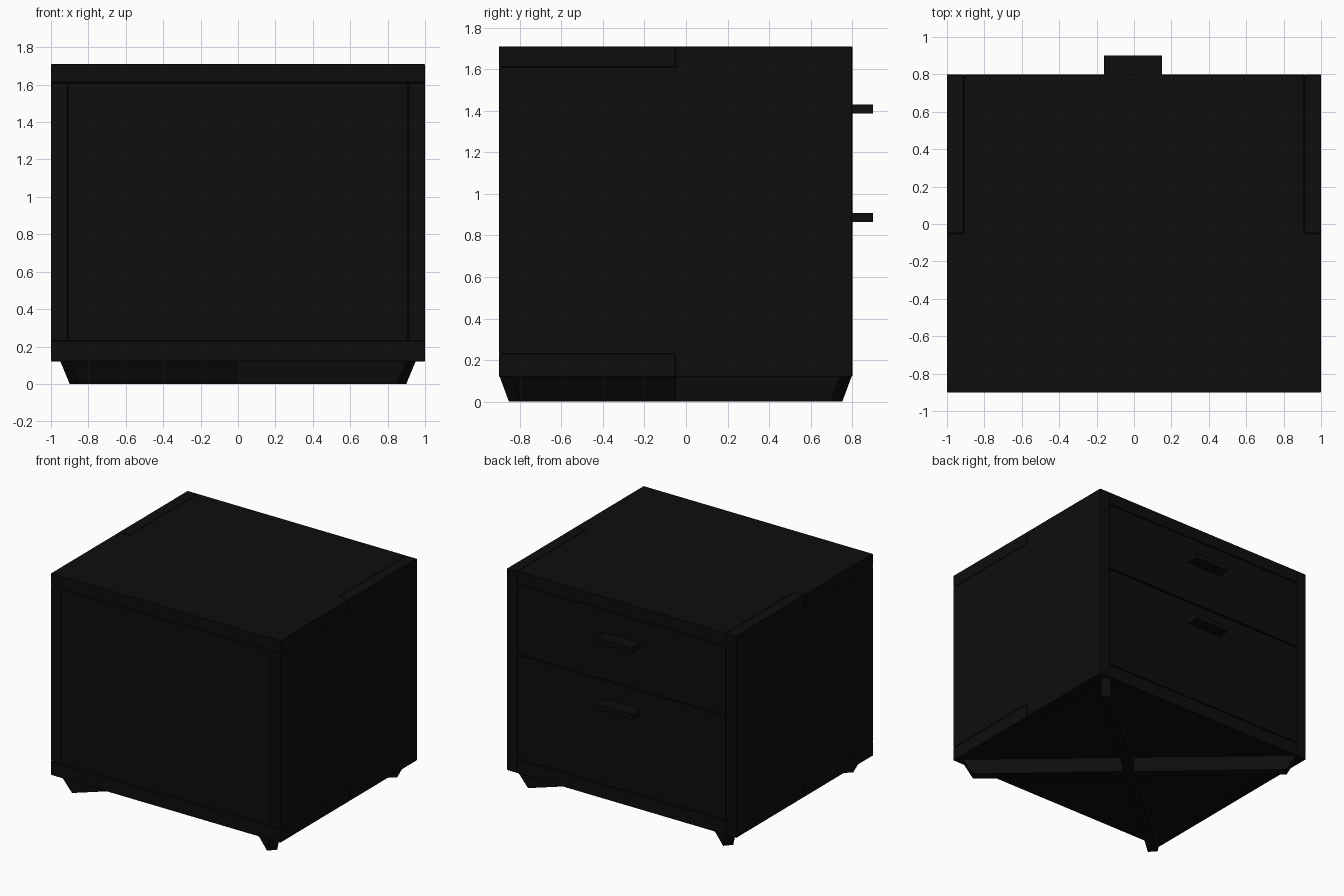
import bpy, bmesh, math
from mathutils import Matrix, Vector

if "Cube" in bpy.data.objects:
    bpy.data.objects.remove(bpy.data.objects["Cube"])

black = bpy.data.materials.new("black_lacquer")
black.diffuse_color = (0.004, 0.004, 0.004, 1)
black.use_nodes = True
black.node_tree.nodes["Principled BSDF"].inputs["Base Color"].default_value = black.diffuse_color


def finish(name, bm, bevel=0.003):
    bmesh.ops.recalc_face_normals(bm, faces=bm.faces)
    me = bpy.data.meshes.new(name)
    bm.to_mesh(me)
    bm.free()
    me.materials.append(black)
    ob = bpy.data.objects.new(name, me)
    bpy.context.collection.objects.link(ob)
    if bevel:
        mod = ob.modifiers.new("edge", 'BEVEL')
        mod.width = bevel
        mod.segments = 1
    return ob


def prism(name, pts, offset, bevel=0.003):
    """Closed outline of 3D points, extruded along offset."""
    bm = bmesh.new()
    face = bm.faces.new([bm.verts.new(p) for p in pts])
    new = bmesh.ops.extrude_face_region(bm, geom=[face])["geom"]
    verts = [g for g in new if isinstance(g, bmesh.types.BMVert)]
    bmesh.ops.translate(bm, verts=verts, vec=Vector(offset))
    return finish(name, bm, bevel)


def box(name, lo, hi, bevel=0.003):
    pts = [(lo[0], lo[1], lo[2]), (hi[0], lo[1], lo[2]),
           (hi[0], hi[1], lo[2]), (lo[0], hi[1], lo[2])]
    return prism(name, pts, (0, 0, hi[2] - lo[2]), bevel)


Y0, YM, Y1 = -0.9, -0.05, 0.8       # back edge, lap joint, drawer edge
Z0, ZB, ZT, Z1 = 0.12, 0.23, 0.1, 1.71
ZT = 1.61
XI = 0.91                           # inner face of the sides

# top and bottom boards: full width up to the lap joint, then between the sides
board = [(-1, Y0), (1, Y0), (1, YM), (XI, YM), (XI, Y1), (-XI, Y1), (-XI, YM), (-1, YM)]
prism("top_board", [(x, y, ZT) for x, y in board], (0, 0, Z1 - ZT))
prism("bottom_board", [(x, y, Z0) for x, y in board], (0, 0, ZB - Z0))

# side boards: full height past the lap joint
side = [(Y0, ZB), (YM, ZB), (YM, Z0), (Y1, Z0), (Y1, Z1), (YM, Z1), (YM, ZT), (Y0, ZT)]
for s, label in ((-1, "left"), (1, "right")):
    prism(label + "_side", [(s * XI, y, z) for y, z in side], (s * (1 - XI), 0, 0))

# back panel
box("back_panel", (-XI, Y0, ZB), (XI, Y0 + 0.06, ZT))

# drawer fronts and handles
g = 0.004
for label, lo, hi, hz in (("lower", ZB, 1.055, 0.887), ("upper", 1.055, ZT, 1.408)):
    box(label + "_drawer", (-XI + g, Y1 - 0.09, lo + g), (XI - g, Y1, hi - g))
    box(label + "_handle", (-0.16, Y1 - 0.01, hz - 0.022), (0.15, 0.9, hz + 0.022), 0)

# crossed base beams with raked ends
W, LT, LB = 0.075, 1.235, 1.168
for s, label in ((1, "base_beam_a"), (-1, "base_beam_b")):
    ob = prism(label, [(-LB, -W / 2, 0), (LB, -W / 2, 0), (LT, -W / 2, Z0), (-LT, -W / 2, Z0)],
               (0, W, 0), 0)
    ob.data.transform(Matrix.Translation((0, YM, 0)) @ Matrix.Rotation(s * math.radians(41.5), 4, 'Z'))
